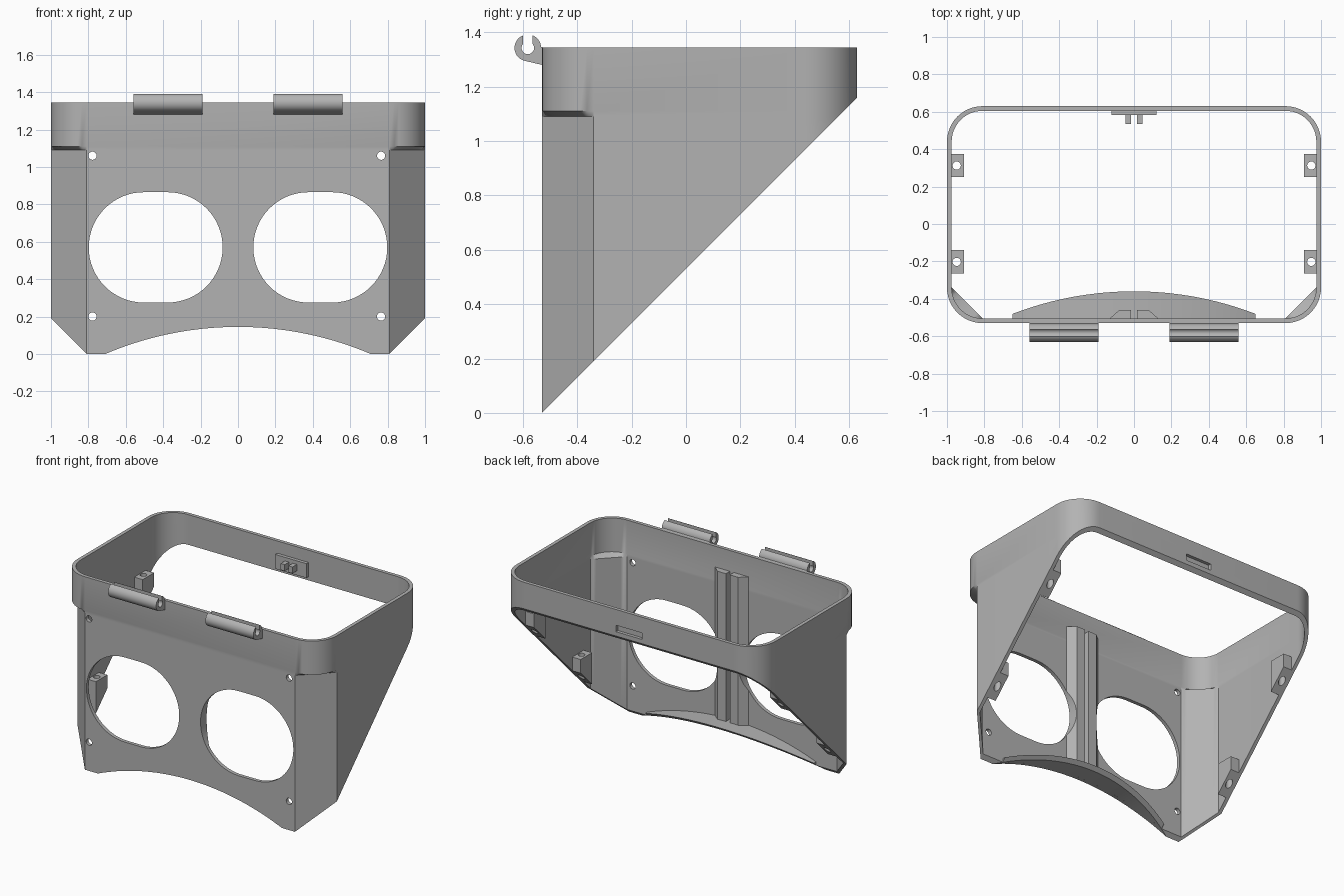
import bpy, bmesh
from math import sin, cos, pi, radians, sqrt

old = bpy.data.objects.get("Cube")
if old:
    bpy.data.objects.remove(old, do_unlink=True)

grey = bpy.data.materials.new("plain grey")
grey.use_nodes = True
GREY = (0.45, 0.45, 0.45, 1)
grey.diffuse_color = GREY
grey.node_tree.nodes["Principled BSDF"].inputs["Base Color"].default_value = GREY

FRONT, BACK, TOP, WALL, R = -0.53, 0.63, 1.345, 0.025, 0.19


def slant(y):
    """Height of the sloping underside at depth y."""
    return y - FRONT


def activate(ob):
    bpy.ops.object.select_all(action='DESELECT')
    ob.select_set(True)
    bpy.context.view_layer.objects.active = ob


def loft(name, rings, closed=False):
    """Skin a list of equal-length rings; cap the ends or join them up."""
    bm = bmesh.new()
    vs = [[bm.verts.new(p) for p in ring] for ring in rings]
    n = len(vs[0])
    pairs = list(zip(vs, vs[1:])) + ([(vs[-1], vs[0])] if closed else [])
    for a, b in pairs:
        for i in range(n):
            j = (i + 1) % n
            bm.faces.new((a[i], a[j], b[j], b[i]))
    if not closed:
        bm.faces.new(vs[0])
        bm.faces.new(vs[-1])
    bmesh.ops.remove_doubles(bm, verts=bm.verts, dist=0.0001)
    bmesh.ops.recalc_face_normals(bm, faces=bm.faces)
    me = bpy.data.meshes.new(name)
    bm.to_mesh(me)
    bm.free()
    me.materials.append(grey)
    ob = bpy.data.objects.new(name, me)
    bpy.context.collection.objects.link(ob)
    return ob


def along_x(name, pts, a, b):
    return loft(name, [[(x, y, z) for y, z in pts] for x in (a, b)])


def along_y(name, pts, a, b):
    return loft(name, [[(x, y, z) for x, z in pts] for y in (a, b)])


def along_z(name, pts, a, b):
    return loft(name, [[(x, y, z) for x, y in pts] for z in (a, b)])


def rect(x0, x1, y0, y1):
    return [(x0, y0), (x1, y0), (x1, y1), (x0, y1)]


def arc(cx, cy, r, a0, a1, n):
    angles = [radians(a0 + (a1 - a0) * i / n) for i in range(n + 1)]
    return [(cx + r * cos(a), cy + r * sin(a)) for a in angles]


def circle(cx, cy, r, n=24):
    return arc(cx, cy, r, 0, 360, n)[:-1]


def cut(ob, cutters):
    for c in cutters:
        c.hide_render = True
        mod = ob.modifiers.new("cut", 'BOOLEAN')
        mod.operation, mod.solver, mod.object = 'DIFFERENCE', 'EXACT', c
        activate(ob)
        bpy.ops.object.modifier_apply(modifier=mod.name)
        bpy.data.objects.remove(c, do_unlink=True)


def smooth(ob):
    activate(ob)
    bpy.ops.object.shade_smooth_by_angle(angle=radians(30))


# Shell: rounded box above, flat-chamfered front corners below, sloping underside
def outline(inset, chamfer):
    pts, n = [], 12
    corners = [(1 - R, BACK - R, 0), (R - 1, BACK - R, 90),
               (R - 1, FRONT + R, 180), (1 - R, FRONT + R, 270)]
    for cx, cy, a in corners:
        c = arc(cx, cy, R - inset, a, a + 90, n)
        if chamfer and a >= 180:
            (x0, y0), (x1, y1) = c[0], c[-1]
            c = [(x0 + (x1 - x0) * i / n, y0 + (y1 - y0) * i / n) for i in range(n + 1)]
        pts += c
    return pts


def ring(inset, chamfer, z):
    return [(x, y, max(z, slant(y))) for x, y in outline(inset, chamfer)]


levels = [(True, 0), (True, 1.09), (False, 1.11), (False, TOP)]
rings = [ring(0, c, z) for c, z in levels] + [ring(WALL, c, z) for c, z in levels[::-1]]
shell = loft("shell", rings, closed=True)


# Lens openings, shared by the shell and the nose ribs
def lens_cutter(side):
    cx, cz, r, flat = side * 0.44, 0.57, 0.295, 0.063
    pts = arc(cx + flat, cz, r, -90, 90, 32) + arc(cx - flat, cz, r, 90, 270, 32)
    return along_y("lens_cutter", pts, -0.7, -0.4)


ARCH_TOP, ARCH_R = 0.145, 1.81
cutters = [lens_cutter(s) for s in (-1, 1)]
cutters += [along_y("screw_cutter", circle(x, z, 0.022), -0.7, -0.4)
            for x in (-0.778, 0.765) for z in (0.2, 1.06)]
cutters.append(along_y("arch_cutter", circle(0, ARCH_TOP - ARCH_R, ARCH_R, 180), -0.7, -0.3))
cutters.append(along_y("slot_cutter", rect(-0.1, 0.1, 1.19, 1.235), 0.595, 0.7))
cut(shell, cutters)
smooth(shell)


# Curved shelf following the arch, trimmed by the slope
def arch_z(x):
    return ARCH_TOP - ARCH_R + sqrt(ARCH_R ** 2 - x * x)


xs = [-0.65 + 1.3 * i / 32 for i in range(33)]
sheet = [(x, arch_z(x)) for x in xs] + [(x, arch_z(x) + WALL) for x in xs[::-1]]
shelf = loft("arch_shelf", [[(x, FRONT + 0.015, z) for x, z in sheet],
                            [(x, max(z + FRONT, FRONT + 0.016), z) for x, z in sheet]])
smooth(shelf)

for s, side in ((-1, "right"), (1, "left")):
    # Nose ribs on the inside of the front wall
    rib = along_z(side + "_nose_rib", [(s * 0.015, -0.515), (s * 0.015, -0.461),
                                       (s * 0.08, -0.461), (s * 0.13, -0.505),
                                       (s * 0.13, -0.515)], 0.155, 1.2)
    cut(rib, [lens_cutter(s)])
    smooth(rib)

    # Screw blocks with a sloping foot and a vertical hole
    for y0, y1, place in ((-0.265, -0.14, "lower"), (0.25, 0.375, "upper")):
        foot = rect(s * 0.91, s * 0.985, y0, y1)
        block = loft(f"{side}_{place}_screw_block",
                     [[(x, y, slant(y)) for x, y in foot],
                      [(x, y, slant(y0) + 0.22) for x, y in foot]])
        cut(block, [along_z("hole_cutter", circle(s * 0.948, (y0 + y1) / 2, 0.022), 0, 1.3)])
        smooth(block)

    # Open hinge clips on the top front edge
    cy, cz, gap = -0.582, 1.343, 0.018
    clip = arc(cy, cz, 0.049, 111, 255, 24)
    clip += [(FRONT + 0.002, 1.28), (FRONT + 0.002, TOP)]
    clip += arc(cy, cz, 0.049, 5, 69, 10)
    clip += arc(cy, cz, 0.023, 38, -218, 30)
    smooth(along_x(side + "_hinge_clip", clip, s * 0.19, s * 0.56))

    # Latch prongs
    along_z(side + "_latch_prong", rect(s * 0.015, s * 0.046, 0.535, 0.59), 1.19, 1.235)

# Latch plate behind the slot in the rear wall
along_z("latch_plate", rect(-0.12, 0.12, 0.582, 0.608), 1.16, 1.26)
